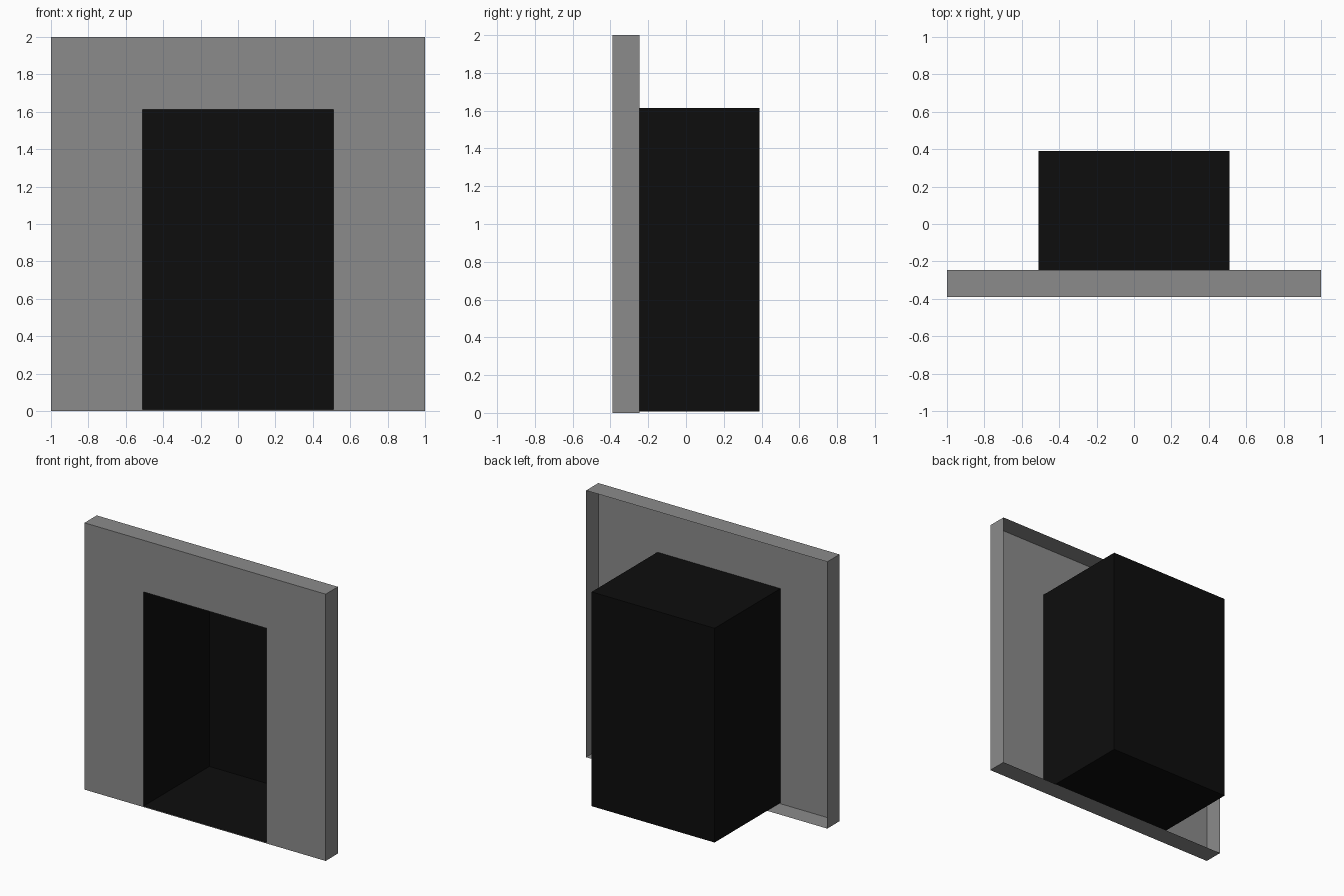
import bpy, bmesh

if "Cube" in bpy.data.objects:
    bpy.data.objects.remove(bpy.data.objects["Cube"])

W, H = 1.0, 2.0               # surround half width and height
YF, YB, YE = -0.39, -0.245, 0.39  # front, surround back edge, recess end
OW, OZ0, OZ1 = 0.51, 0.007, 1.613  # opening half width, floor, top


def material(name, value):
    m = bpy.data.materials.new(name)
    m.diffuse_color = (value, value, value, 1)
    m.use_nodes = True
    m.node_tree.nodes["Principled BSDF"].inputs["Base Color"].default_value = m.diffuse_color
    return m


def make(name, mat, build):
    bm = bmesh.new()
    build(bm)
    bmesh.ops.remove_doubles(bm, verts=bm.verts, dist=1e-5)
    me = bpy.data.meshes.new(name)
    bm.to_mesh(me)
    bm.free()
    me.materials.append(mat)
    ob = bpy.data.objects.new(name, me)
    bpy.context.collection.objects.link(ob)
    return ob


def face(bm, pts):
    return bm.faces.new([bm.verts.new(p) for p in pts])


def band(bm, w, z0, z1, y0, y1):
    """Four walls of a rectangular tube running along y, facing outward."""
    c = [(-w, z0), (w, z0), (w, z1), (-w, z1)]
    for (xa, za), (xb, zb) in zip(c, c[1:] + c[:1]):
        face(bm, [(xa, y0, za), (xa, y1, za), (xb, y1, zb), (xb, y0, zb)])


# Surround: front sheet with a doorway, and a rim that is open at the back
def surround(bm):
    outline = [(-W, 0), (-OW, 0), (-OW, OZ1), (OW, OZ1),
               (OW, 0), (W, 0), (W, H), (-W, H)]
    face(bm, [(x, YF, z) for x, z in outline])
    # low sill across the doorway
    face(bm, [(x, YF, z) for x, z in
              [(-OW, 0), (OW, 0), (OW, OZ0), (-OW, OZ0)]])
    band(bm, W, 0, H, YF, YB)


# Recess: hollow dark box, open at the front
def recess(bm):
    band(bm, OW, OZ0, OZ1, YF, YE)
    face(bm, [(OW, YE, OZ0), (-OW, YE, OZ0), (-OW, YE, OZ1), (OW, YE, OZ1)])


make("door_surround", material("mid grey", 0.26), surround)
make("dark_recess", material("near black", 0.004), recess)
